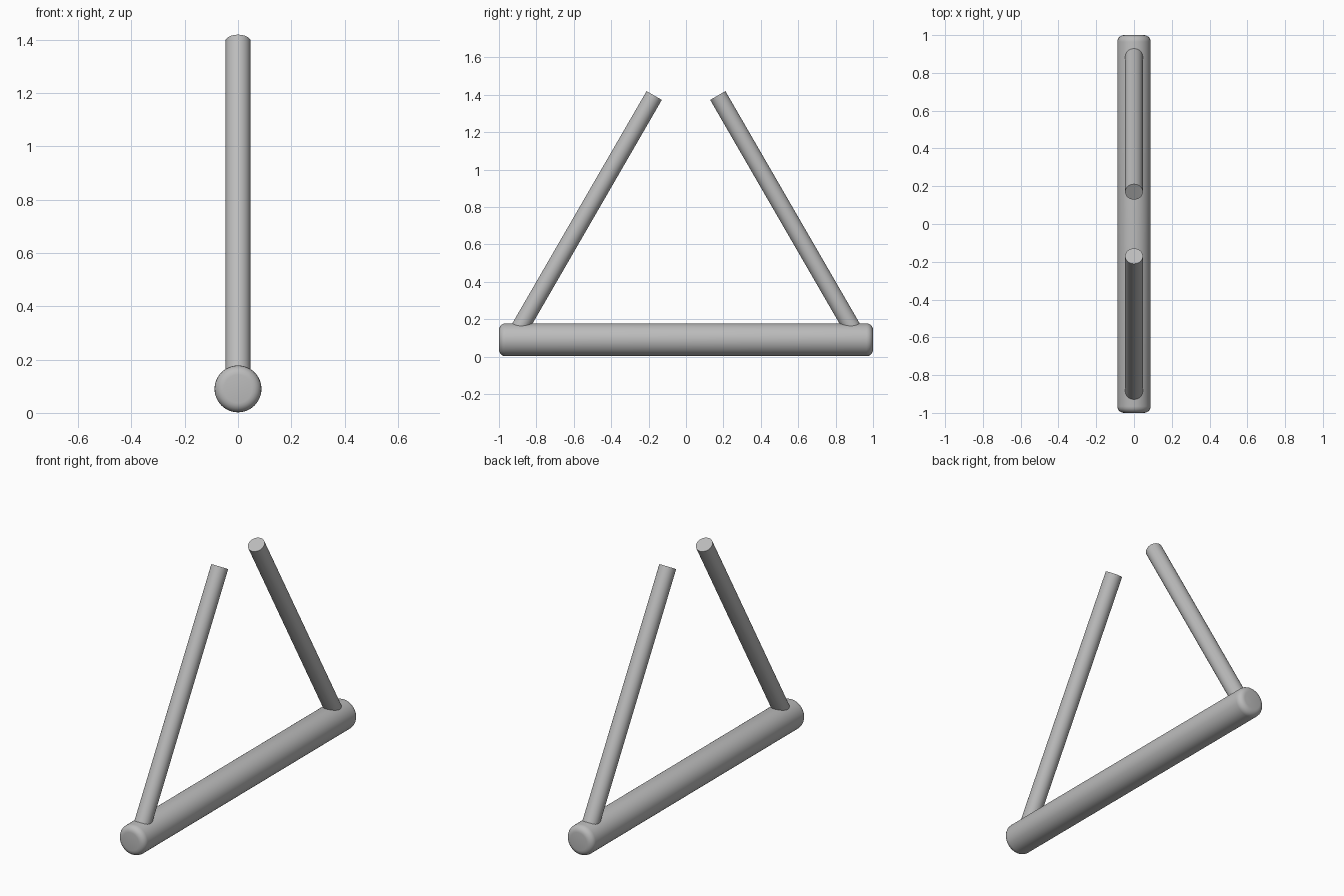
import bpy
from math import radians
from mathutils import Vector

cube = bpy.data.objects.get("Cube")
if cube:
    bpy.data.objects.remove(cube, do_unlink=True)

GREY = (0.5, 0.5, 0.5, 1.0)
metal = bpy.data.materials.new("plain grey")
metal.use_nodes = True
metal.diffuse_color = GREY
metal.node_tree.nodes["Principled BSDF"].inputs["Base Color"].default_value = GREY


def rod(name, start, end, radius, bevel=0.0):
    """Round bar between two points, with optionally rounded rims."""
    start, end = Vector(start), Vector(end)
    axis = end - start
    bpy.ops.mesh.primitive_cylinder_add(vertices=48, radius=radius, depth=axis.length,
                                        location=(start + end) / 2)
    obj = bpy.context.object
    obj.name = name
    obj.rotation_euler = axis.to_track_quat('Z', 'X').to_euler()
    obj.data.materials.append(metal)
    if bevel:
        mod = obj.modifiers.new("rounded rims", 'BEVEL')
        mod.width = bevel
        mod.segments = 5
        mod.limit_method = 'ANGLE'
        mod.angle_limit = radians(60)
        bpy.ops.object.modifier_apply(modifier=mod.name)
    bpy.ops.object.shade_smooth_by_angle(angle=radians(35))
    return obj


# Thick handle bar lying front to back
BAR_Z = 0.09
rod("handle_bar", (0, -1, BAR_Z), (0, 1, BAR_Z), 0.088, bevel=0.035)

# Two thin arms leaning towards each other
for name, side in (("front_arm", -1), ("back_arm", 1)):
    rod(name, (0, side * 0.925, BAR_Z), (0, side * 0.17, 1.396), 0.047)
